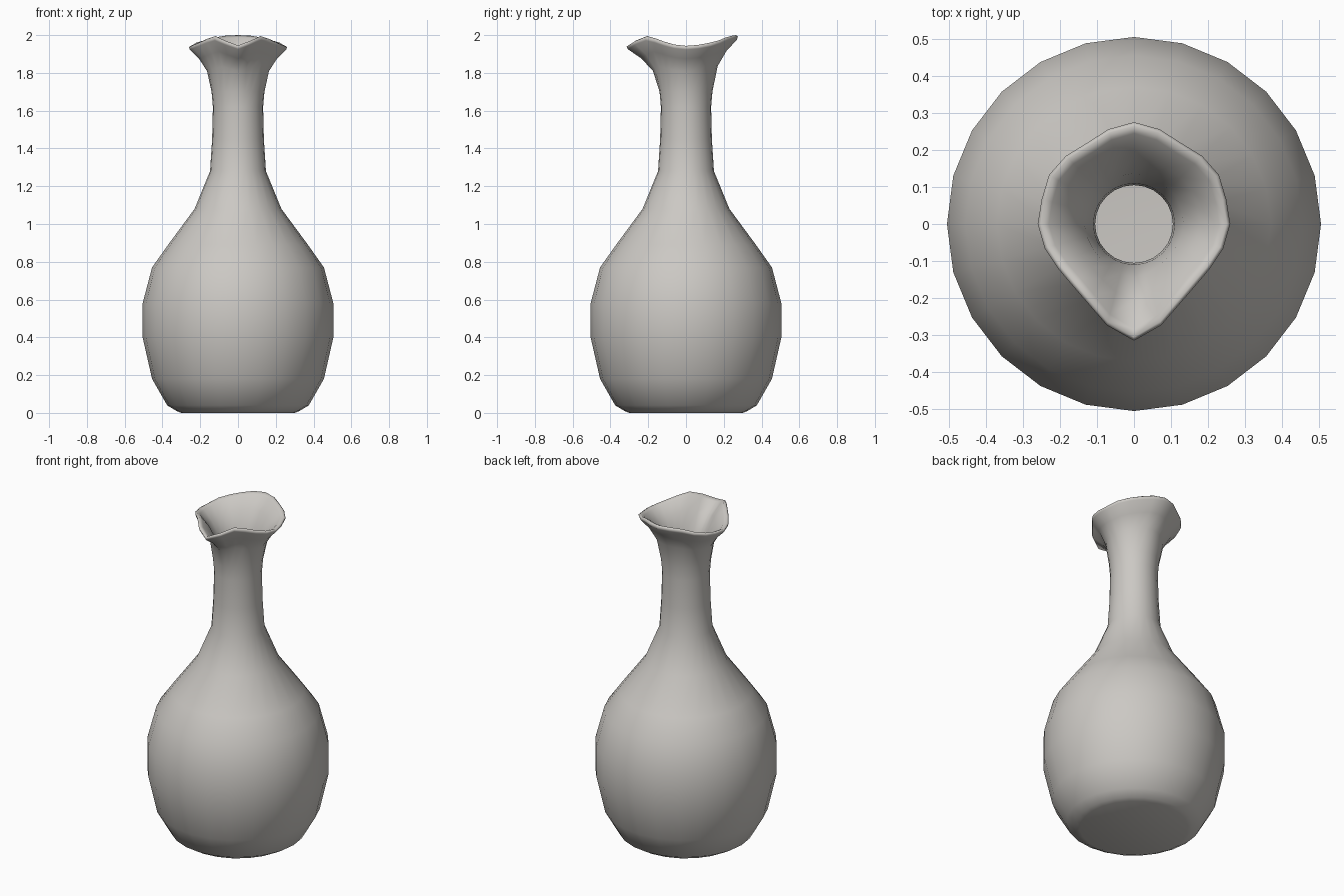
import bpy, bmesh, math

if "Cube" in bpy.data.objects:
    bpy.data.objects.remove(bpy.data.objects["Cube"])

SEG = 24

# rim outline, from the front spout (0 deg) round to the back (180 deg), mirrored
RIM_R = [.315, .283, .248, .235, .238, .25, .26, .258, .265, .26, .253, .265, .275]
RIM_Z = [1.945, 1.972, 1.995, 1.982, 1.965, 1.95, 1.943, 1.948, 1.96, 1.973, 1.988, 1.997, 2.0]

# body and neck profile: radius, height
BODY = [(.30, 0), (.325, .01), (.375, .04), (.455, .18), (.505, .40), (.505, .58), (.455, .77),
        (.37, .89), (.23, 1.08), (.148, 1.28), (.137, 1.45), (.133, 1.62), (.14, 1.70)]
# inner wall, from the mouth down to the floor
INNER = [(.11, 1.70), (.105, 1.62), (.108, 1.45), (.115, 1.28), (.195, 1.08), (.335, .89),
         (.42, .77), (.47, .58), (.47, .40), (.42, .18), (.33, .05), (.25, .04)]


def ring(bm, fn):
    """One loop of vertices; fn gives radius and height for a step from the front."""
    out = []
    for i in range(SEG):
        r, z = fn(min(i, SEG - i))
        a = 2 * math.pi * i / SEG
        out.append(bm.verts.new((r * math.sin(a), -r * math.cos(a), z)))
    return out


def flare(base_r, base_z, f, g, inset=0.0, drop=0.0):
    """Blend from the round neck to the wavy rim."""
    return lambda k: (base_r + (RIM_R[k] - base_r) * f - inset,
                      base_z + (RIM_Z[k] - base_z) * g - drop)


bm = bmesh.new()
rings = [ring(bm, lambda k, p=p: p) for p in BODY]
# outer flare, lip, inner flare
for fn in (flare(.14, 1.70, .20, .45), flare(.14, 1.70, .55, .72), flare(.14, 1.70, .96, .92),
           flare(.14, 1.70, 1, .975), flare(.14, 1.70, 1, 1, .010),
           flare(.14, 1.70, .96, .96, .025), flare(.14, 1.70, .55, .74, .028),
           flare(.14, 1.70, .20, .45, .03)):
    rings.append(ring(bm, fn))
rings += [ring(bm, lambda k, p=p: p) for p in INNER]

for a, b in zip(rings, rings[1:]):
    for i in range(SEG):
        j = (i + 1) % SEG
        bm.faces.new((a[i], a[j], b[j], b[i]))
bm.faces.new(rings[0][::-1])    # base
bm.faces.new(rings[-1])         # inside floor
bmesh.ops.recalc_face_normals(bm, faces=bm.faces)
for f in bm.faces:
    f.smooth = True

me = bpy.data.meshes.new("vase")
bm.to_mesh(me)
bm.free()
mat = bpy.data.materials.new("warm grey ceramic")
mat.diffuse_color = (.60, .58, .55, 1)
mat.use_nodes = True
mat.node_tree.nodes["Principled BSDF"].inputs["Base Color"].default_value = mat.diffuse_color
me.materials.append(mat)
vase = bpy.data.objects.new("vase", me)
bpy.context.collection.objects.link(vase)
